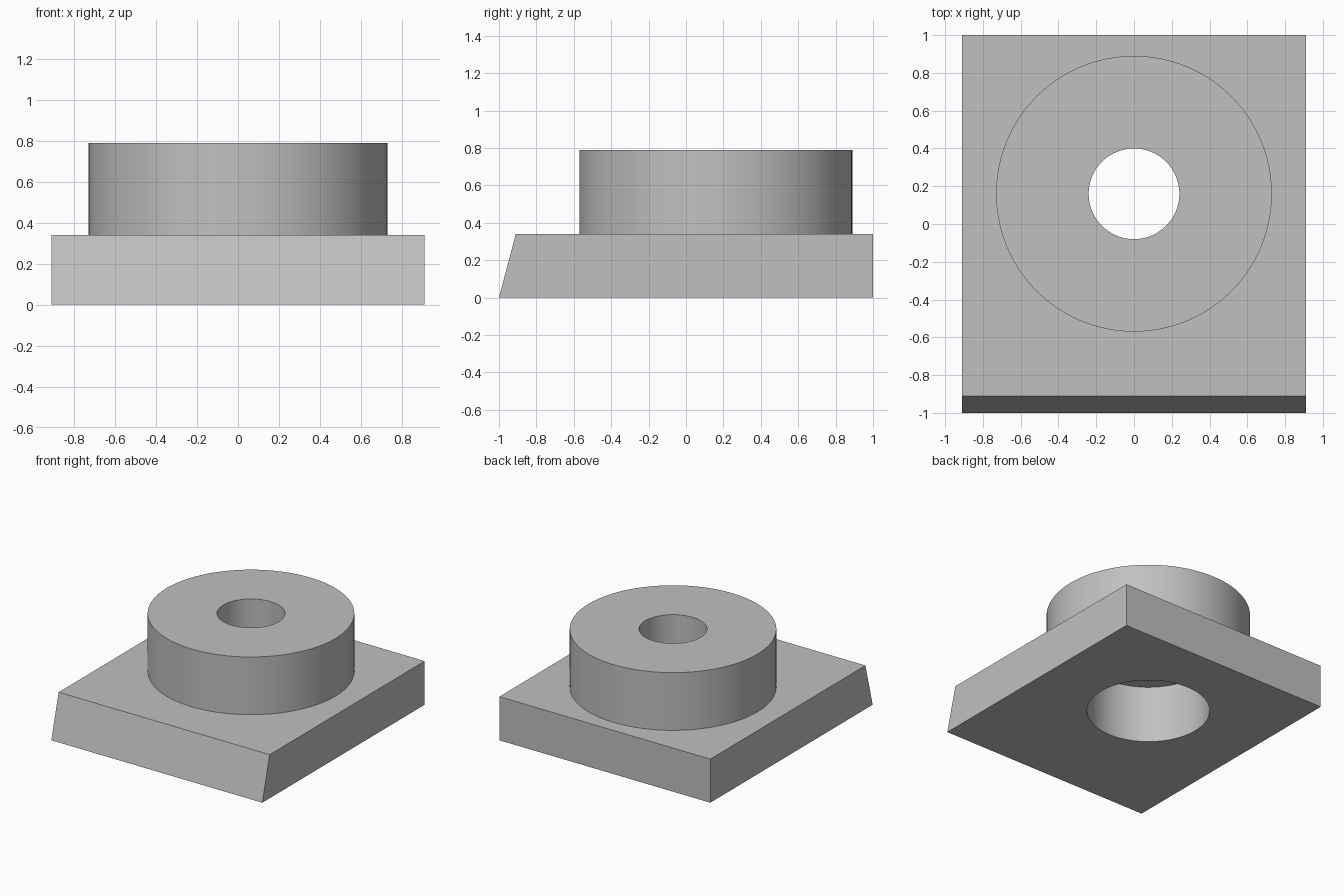
import bpy
import bmesh

if "Cube" in bpy.data.objects:
    bpy.data.objects.remove(bpy.data.objects["Cube"])

HALF_WIDTH = 0.91
PLATE_TOP = 0.34
BOSS_TOP = 0.79
AXIS_Y = 0.16

# Plain grey material
grey = bpy.data.materials.new("plain_grey")
grey.use_nodes = True
colour = (0.53, 0.53, 0.53, 1)
grey.diffuse_color = colour
grey.node_tree.nodes["Principled BSDF"].inputs["Base Color"].default_value = colour


def add_prism(name, profile, half_width):
    """Extrude a (y, z) profile symmetrically along x."""
    bm = bmesh.new()
    face = bm.faces.new([bm.verts.new((-half_width, y, z)) for y, z in profile])
    result = bmesh.ops.extrude_face_region(bm, geom=[face])
    moved = [v for v in result["geom"] if isinstance(v, bmesh.types.BMVert)]
    bmesh.ops.translate(bm, verts=moved, vec=(2 * half_width, 0, 0))
    bmesh.ops.recalc_face_normals(bm, faces=bm.faces)
    mesh = bpy.data.meshes.new(name)
    bm.to_mesh(mesh)
    bm.free()
    obj = bpy.data.objects.new(name, mesh)
    bpy.context.collection.objects.link(obj)
    mesh.materials.append(grey)
    return obj


def add_cylinder(name, radius, bottom, top):
    """Upright cylinder on the shared bore axis."""
    bpy.ops.mesh.primitive_cylinder_add(
        vertices=96, radius=radius, depth=top - bottom,
        location=(0, AXIS_Y, (top + bottom) / 2))
    obj = bpy.context.object
    obj.name = name
    obj.data.materials.append(grey)
    return obj


def combine(target, tool, operation):
    """Apply a boolean and discard the tool."""
    bpy.context.view_layer.objects.active = target
    mod = target.modifiers.new(tool.name, "BOOLEAN")
    mod.operation = operation
    mod.solver = "EXACT"
    mod.object = tool
    tool.hide_render = True
    bpy.ops.object.modifier_apply(modifier=mod.name)
    bpy.data.objects.remove(tool)


# Plate with a sloping front face
body = add_prism("base_with_boss",
                 [(-1, 0), (1, 0), (1, PLATE_TOP), (-0.91, PLATE_TOP)], HALF_WIDTH)

# Round boss, narrow through hole and wide counterbore from below
combine(body, add_cylinder("boss", 0.73, 0.2, BOSS_TOP), "UNION")
combine(body, add_cylinder("through_hole", 0.24, -0.1, 1), "DIFFERENCE")
combine(body, add_cylinder("counterbore", 0.44, -0.1, 0.45), "DIFFERENCE")

# Smooth round walls, crisp edges
bpy.ops.object.select_all(action="DESELECT")
body.select_set(True)
bpy.context.view_layer.objects.active = body
bpy.ops.object.shade_smooth_by_angle()
